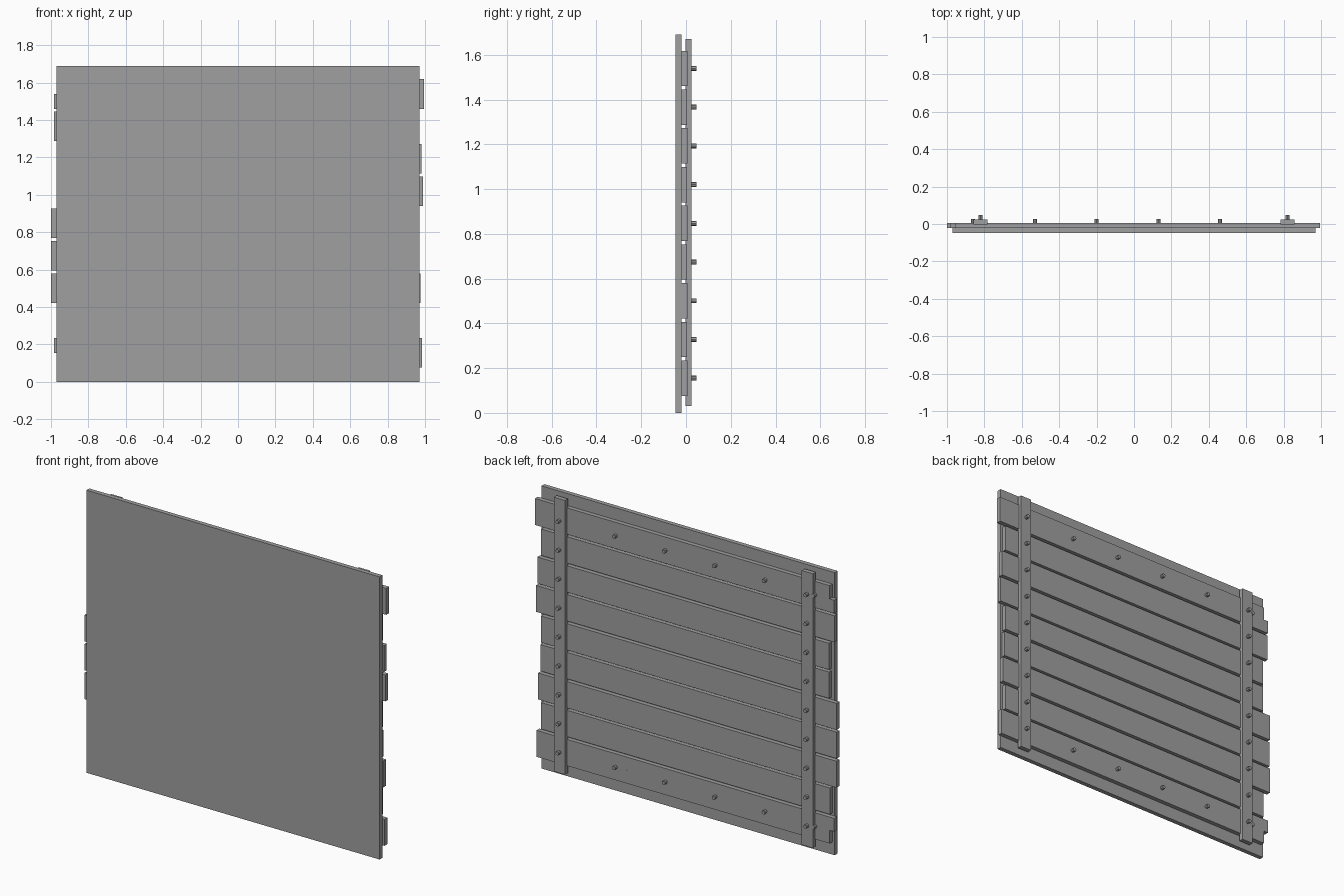
import bpy, math

if "Cube" in bpy.data.objects:
    bpy.data.objects.remove(bpy.data.objects["Cube"])

grey = bpy.data.materials.new("plain_grey")
grey.diffuse_color = (0.35, 0.35, 0.35, 1)
grey.use_nodes = True
grey.node_tree.nodes["Principled BSDF"].inputs["Base Color"].default_value = grey.diffuse_color


def box(name, x0, x1, y0, y1, z0, z1):
    bpy.ops.mesh.primitive_cube_add(
        size=1, location=((x0 + x1) / 2, (y0 + y1) / 2, (z0 + z1) / 2))
    ob = bpy.context.object
    ob.name = name
    ob.scale = (x1 - x0, y1 - y0, z1 - z0)
    bpy.ops.object.transform_apply(location=False, rotation=False, scale=True)
    ob.data.materials.append(grey)
    return ob


def bolt(name, x, z, y0, y1):
    bpy.ops.mesh.primitive_cylinder_add(
        vertices=8, radius=0.011, depth=y1 - y0,
        location=(x, (y0 + y1) / 2, z), rotation=(math.pi / 2, 0, 0))
    ob = bpy.context.object
    ob.name = name
    ob.data.materials.append(grey)


# Flat front sheet
box("front_panel", -0.97, 0.97, -0.047, -0.02, 0, 1.69)

# Horizontal slats with uneven ends, listed from the bottom up
PITCH, FIRST, HALF = 0.173, 0.155, 0.079
ends = [(-0.985, 0.985), (-0.955, 0.955), (-1.0, 0.975),
        (-1.0, 0.96), (-1.0, 0.955), (-0.95, 0.99),
        (-0.95, 0.98), (-0.985, 0.955), (-0.985, 0.995)]
for i, (left, right) in enumerate(ends):
    z = FIRST + i * PITCH
    back = 0.006 if i % 2 == 0 else 0.004
    if i in (0, 8):
        # Outer slats: the outer half is shorter at the left end
        lower_left = -0.955 if i == 0 else left
        upper_left = -0.955 if i == 8 else left
        box("slat_lower_half", lower_left, right, -0.021, back, z - HALF, z)
        box("slat_upper_half", upper_left, right, -0.021, back, z, z + HALF)
    else:
        box("slat", left, right, -0.021, back, z - HALF, z + HALF)

# Upright battens with one bolt per slat
for s in (-1, 1):
    box("batten", s * 0.82 - 0.037, s * 0.82 + 0.037, -0.002, 0.025, 0.03, 1.67)
    for i in range(9):
        bolt("batten_bolt", s * 0.82, FIRST + i * PITCH, 0.02, 0.047)

# Bolts along the top and bottom slats
for z in (FIRST, FIRST + 8 * PITCH):
    for i in range(5):
        bolt("slat_bolt", -0.86 + i * 0.33, z, 0.0, 0.027)
